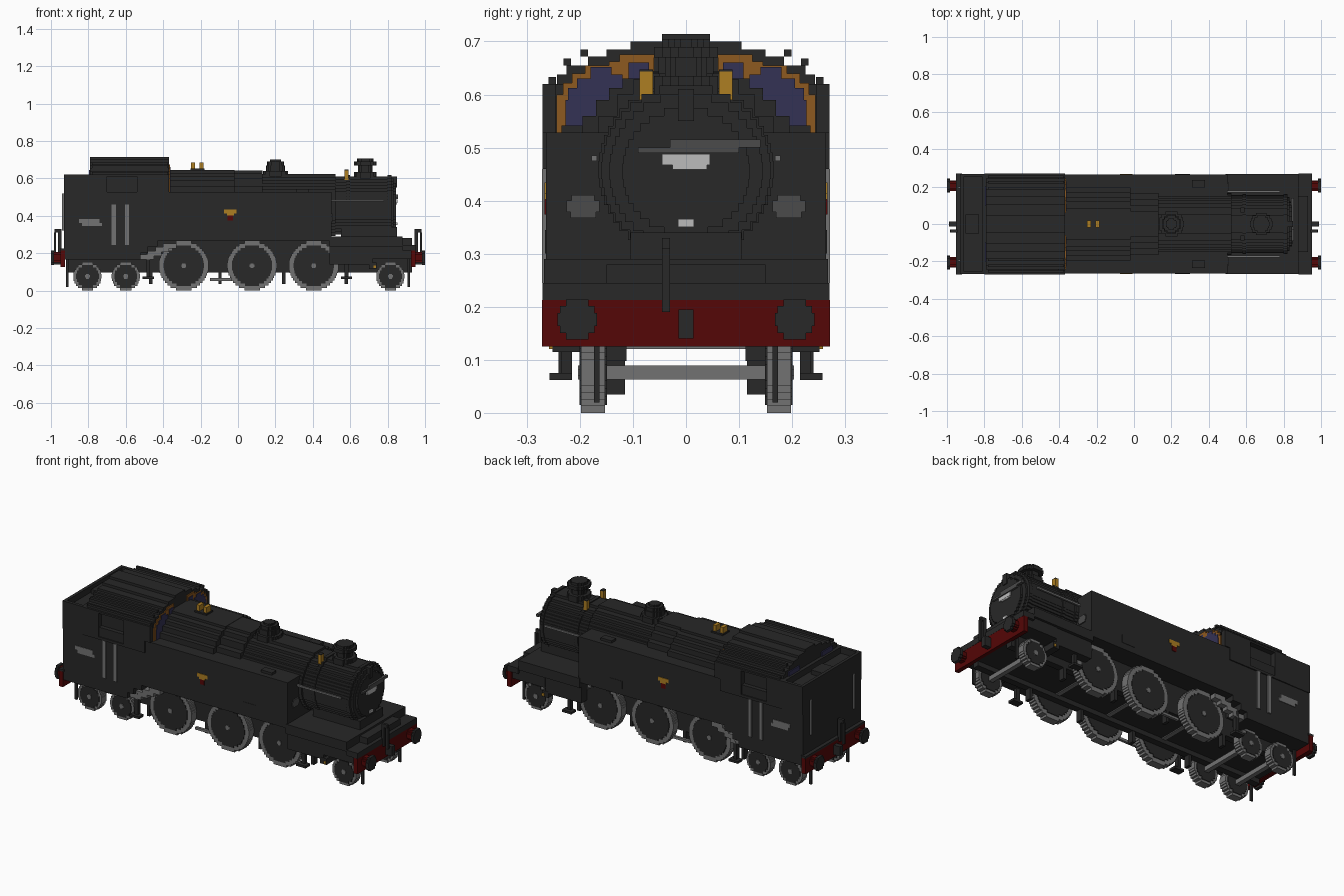
import bpy, bmesh, math


def mat(name, rgb):
    m = bpy.data.materials.new(name)
    m.diffuse_color = (*rgb, 1)
    return m


BLACK = mat("black paint", (0.021, 0.021, 0.021))
GREY = mat("steel grey", (0.17, 0.17, 0.17))
DGREY = mat("dull grey", (0.07, 0.07, 0.07))
LIGHT = mat("pale grey", (0.5, 0.5, 0.5))
RED = mat("beam red", (0.09, 0.002, 0.002))
BRASS = mat("brass", (0.42, 0.21, 0.016))
ORANGE = mat("orange frame", (0.27, 0.10, 0.014))
NAVY = mat("window navy", (0.034, 0.032, 0.09))


def prism(name, pts, axis, a, b, m):
    """Extrude a 2D outline along an axis: x uses (y,z), y uses (x,z), z uses (x,y)."""
    place = {'x': lambda p, t: (t, p[0], p[1]),
             'y': lambda p, t: (p[0], t, p[1]),
             'z': lambda p, t: (p[0], p[1], t)}[axis]
    bm = bmesh.new()
    lo = [bm.verts.new(place(p, a)) for p in pts]
    hi = [bm.verts.new(place(p, b)) for p in pts]
    n = len(pts)
    bm.faces.new(lo)
    bm.faces.new(hi)
    for i in range(n):
        bm.faces.new((lo[i], lo[(i + 1) % n], hi[(i + 1) % n], hi[i]))
    bmesh.ops.recalc_face_normals(bm, faces=bm.faces)
    me = bpy.data.meshes.new(name)
    bm.to_mesh(me)
    bm.free()
    me.materials.append(m)
    ob = bpy.data.objects.new(name, me)
    bpy.context.collection.objects.link(ob)
    return ob


def box(name, x0, x1, y0, y1, z0, z1, m=BLACK):
    return prism(name, [(x0, z0), (x1, z0), (x1, z1), (x0, z1)], 'y', y0, y1, m)


def pair(name, x0, x1, y0, y1, z0, z1, m=BLACK):
    """The same box on both sides of the centre line."""
    for s in (-1, 1):
        box(name, x0, x1, min(s * y0, s * y1), max(s * y0, s * y1), z0, z1, m)


def steps(z0, rows, c=0.0):
    """Symmetric stair-stepped outline; rows are (top height, half width)."""
    right, z = [], z0
    for top, w in rows:
        right += [(c + w, z), (c + w, top)]
        z = top
    return right + [(2 * c - p[0], p[1]) for p in reversed(right)]


def disc(c, cz, r, n=16):
    """Stair-stepped circle outline."""
    h = 2 * r / n
    rows = [(cz - r + (i + 1) * h,
             math.sqrt(r * r - (abs(i + 0.5 - n / 2) * h) ** 2)) for i in range(n)]
    return steps(cz - r, rows, c)


def cut(target, *dims):
    c = box("cutter", *dims)
    c.hide_render = True
    c.hide_set(True)
    mod = target.modifiers.new("recess", 'BOOLEAN')
    mod.operation, mod.solver, mod.object = 'DIFFERENCE', 'EXACT', c


# Underframe and running plates
box("main_frame", -0.92, 0.93, -0.15, 0.15, 0.125, 0.28)
pair("frame_plate", -0.92, 0.93, 0.112, 0.15, 0.098, 0.125)
box("front_platform", 0.49, 0.88, -0.268, 0.268, 0.235, 0.29)
box("front_step_plate", 0.88, 0.951, -0.27, 0.27, 0.213, 0.245)
box("rear_step_plate", -0.951, -0.92, -0.27, 0.27, 0.213, 0.225)
pair("cylinder_block", 0.49, 0.72, 0.15, 0.25, 0.14, 0.24)
pair("front_valance", 0.72, 0.93, 0.15, 0.255, 0.17, 0.235)
pair("drain_cock", 0.725, 0.738, 0.25, 0.258, 0.12, 0.135, BRASS)
pair("drain_pipe", 0.70, 0.74, 0.15, 0.252, 0.115, 0.15)
box("smokebox_saddle", 0.55, 0.85, -0.105, 0.105, 0.28, 0.34)
box("front_toolbox", 0.85, 0.90, -0.15, 0.15, 0.24, 0.272)

# Side tanks and cab lower body in one silhouette
W = 0.264
prism("side_tanks", [(-0.93, 0.165), (-0.52, 0.165), (-0.52, 0.20), (-0.48, 0.20),
                     (-0.48, 0.235), (-0.43, 0.235), (-0.43, 0.265), (0.50, 0.265),
                     (0.50, 0.528), (-0.93, 0.528)], 'y', -W, W, BLACK)
pair("tank_vent", 0.31, 0.38, 0.195, 0.235, 0.528, 0.542)
pair("tank_hatch", 0.22, 0.30, W, W + 0.002, 0.30, 0.345)

# Cab, bunker and stepped roof
cab = box("cab", -0.80, -0.405, -0.27, 0.27, 0.46, 0.62)
for s in (-1, 1):
    cut(cab, -0.70, -0.54, s * 0.25 - 0.03 + s * 0.02, s * 0.25 + 0.03 + s * 0.02, 0.475, 0.61)
roof_rows = [(0.638, 0.243), (0.655, 0.225), (0.672, 0.185), (0.685, 0.15), (0.70, 0.105), (0.714, 0.045)]
prism("cab_roof", steps(0.618, roof_rows), 'x', -0.79, -0.37, BLACK)
pair("roof_eaves", -0.43, -0.37, 0.245, 0.27, 0.528, 0.62)
for y, z in ((0.245, 0.62), (0.217, 0.655), (0.185, 0.672)):
    pair("rain_strip", -0.78, -0.375, y, y + 0.014, z, z + 0.013)
bunker = box("bunker", -0.93, -0.80, -0.268, 0.268, 0.46, 0.62)
cut(bunker, -0.912, -0.81, -0.25, 0.25, 0.585, 0.70)
box("coal_hatch", -0.90, -0.83, -0.05, 0.05, 0.58, 0.61)

# Cab spectacle windows: thin orange frame with navy glass
for s in (-1, 1):
    frame = [(0.12, 0.528), (0.244, 0.528), (0.244, 0.60), (0.232, 0.60), (0.232, 0.622), (0.215, 0.622),
             (0.215, 0.64), (0.19, 0.64), (0.19, 0.655), (0.145, 0.655), (0.145, 0.662), (0.125, 0.662),
             (0.125, 0.675), (0.06, 0.675), (0.06, 0.63), (0.12, 0.63)]
    glass = [(0.12, 0.528), (0.227, 0.528), (0.227, 0.59), (0.222, 0.59), (0.222, 0.612), (0.205, 0.612),
             (0.205, 0.63), (0.18, 0.63), (0.18, 0.652), (0.14, 0.652), (0.14, 0.638), (0.12, 0.638)]
    prism("window_frame", [(s * y, z) for y, z in frame], 'x', -0.372, -0.364, ORANGE)
    prism("window_glass", [(s * y, z) for y, z in glass], 'x', -0.366, -0.361, NAVY)
pair("inner_glass", -0.366, -0.361, 0.07, 0.108, 0.63, 0.66, NAVY)
pair("rear_window", -0.797, -0.785, 0.10, 0.20, 0.60, 0.645, NAVY)

# Firebox, boiler and smokebox
prism("firebox", steps(0.50, [(0.56, 0.195), (0.59, 0.17), (0.612, 0.145), (0.63, 0.12), (0.644, 0.085)]),
      'x', -0.37, -0.02, BLACK)
prism("boiler_top", steps(0.50, [(0.56, 0.165), (0.60, 0.13), (0.628, 0.10), (0.642, 0.07)]),
      'x', -0.02, 0.13, BLACK)
prism("boiler", disc(0, 0.458, 0.165, 20), 'x', 0.10, 0.52, BLACK)
prism("boiler_front", disc(0, 0.456, 0.155, 20), 'x', 0.52, 0.82, BLACK)
for x in (0.50, 0.58, 0.80):
    prism("boiler_band", disc(0, 0.457, 0.16, 20), 'x', x, x + 0.02, BLACK)
prism("smokebox_front", disc(0, 0.456, 0.145, 18), 'x', 0.82, 0.832, BLACK)
prism("smokebox_door", disc(0, 0.455, 0.12, 16), 'x', 0.832, 0.845, BLACK)
box("lamp_iron", 0.82, 0.85, -0.015, 0.015, 0.55, 0.61)
box("door_rail", 0.84, 0.856, -0.03, 0.14, 0.50, 0.515, DGREY)
box("door_rail_lower", 0.84, 0.856, -0.09, 0.10, 0.49, 0.50, DGREY)
box("number_plate", 0.845, 0.852, -0.045, 0.045, 0.467, 0.488, LIGHT)
box("number_plate_edge", 0.845, 0.851, -0.025, 0.04, 0.459, 0.467, LIGHT)
box("shed_plate", 0.845, 0.852, -0.015, 0.015, 0.35, 0.365, LIGHT)
pair("boiler_handrail", 0.50, 0.78, 0.168, 0.178, 0.475, 0.485, GREY)
for s in (-1, 1):
    prism("tank_front_plate", steps(0.367, [(0.379, 0.024), (0.40, 0.031), (0.411, 0.022)], s * 0.194),
          'x', 0.50, 0.506, DGREY)

# Chimney and dome, stacked stepped rounds
for name, x, layers in (
        ("chimney", 0.68, ((0.60, 0.635, 0.06), (0.635, 0.67, 0.04), (0.67, 0.69, 0.06), (0.69, 0.705, 0.045))),
        ("dome", 0.20, ((0.61, 0.64, 0.068), (0.64, 0.67, 0.052), (0.67, 0.69, 0.046), (0.69, 0.70, 0.03)))):
    for z0, z1, r in layers:
        prism(name, disc(x, 0, r, 8), 'z', z0, z1, BLACK)

# Brass fittings
for x in (-0.24, -0.195):
    box("safety_valve", x - 0.01, x + 0.01, -0.02, 0.02, 0.64, 0.685, BRASS)
box("valve_base", -0.255, -0.18, -0.03, 0.03, 0.64, 0.652)
pair("clack_valve", 0.57, 0.59, 0.062, 0.088, 0.59, 0.643, BRASS)
pair("clack_cap", 0.57, 0.59, 0.062, 0.088, 0.643, 0.647)

# Tank emblem, side plates and handrails
E = W + 0.003
pair("emblem_top", -0.075, -0.008, W, E, 0.413, 0.434, BRASS)
pair("emblem_middle", -0.06, -0.022, W, E, 0.402, 0.413, BRASS)
pair("emblem_shield", -0.055, -0.028, W, E, 0.374, 0.402, RED)
pair("side_plate", -0.85, -0.74, W, E, 0.362, 0.384, GREY)
pair("side_plate_lower", -0.835, -0.728, W, E, 0.344, 0.362, GREY)
for x in (-0.675, -0.605):
    pair("door_handrail", x, x + 0.022, W, 0.271, 0.245, 0.46, GREY)
pair("rear_handrail", -0.94, -0.93, 0.19, 0.20, 0.32, 0.52, GREY)

# Wheels: grey tyre, dark disc faces, pale hub
for x, r, n in ((-0.29, 0.133, 20), (0.075, 0.133, 20), (0.405, 0.133, 20),
                (-0.805, 0.076, 12), (-0.60, 0.076, 12), (0.815, 0.076, 12)):
    for s in (-1, 1):
        prism("tyre", disc(x, r, r, n), 'y', s * 0.153, s * 0.198, GREY)
        prism("wheel_disc", disc(x, r, r * 0.81, n - 4), 'y', s * 0.149, s * 0.201, BLACK)
        prism("hub", disc(x, r, 0.013, 4), 'y', s * 0.20, s * 0.204, GREY)
    box("axle", x - 0.013, x + 0.013, -0.153, 0.153, r - 0.013, r + 0.013, GREY)

# Rods, brakes and footsteps
pair("brake_rod", -0.15, -0.03, 0.16, 0.175, 0.052, 0.066, GREY)
for i in range(4):
    pair("slide_bar", -0.52 + i * 0.04, -0.45 + i * 0.04, 0.205, 0.24,
         0.165 + i * 0.02, 0.192 + i * 0.02, GREY)
for x in (-0.475, -0.105, 0.235, 0.57):
    pair("brake_hanger", x, x + 0.018, 0.115, 0.15, 0.035, 0.12)
pair("front_step_hanger", 0.57, 0.59, 0.215, 0.235, 0.07, 0.15)
pair("front_footstep", 0.55, 0.61, 0.215, 0.257, 0.062, 0.075)
pair("cab_step_hanger", -0.49, -0.47, 0.215, 0.24, 0.07, 0.20)
pair("cab_footstep", -0.51, -0.45, 0.215, 0.257, 0.062, 0.075)

# Ends: beams, buffers, hooks, pipes and guard irons
for s in (-1, 1):
    def end(name, a, b, *rest, fn=box):
        fn(name, min(s * a, s * b), max(s * a, s * b), *rest)
    end("buffer_beam", 0.925, 0.95, -0.271, 0.271, 0.125, 0.213, RED)
    for y in (-0.205, 0.205):
        prism("buffer_shank", disc(y, 0.178, 0.028, 6), 'x', s * 0.95, s * 0.985, RED)
        prism("buffer_head", disc(y, 0.176, 0.038, 6), 'x', s * 0.983, s, BLACK)
    end("coupling_hook", 0.95, 0.99, -0.014, 0.014, 0.14, 0.195)
    end("brake_pipe", 0.972, 0.985, -0.045, -0.03, 0.19, 0.31)
    end("brake_pipe_top", 0.95, 0.98, -0.045, -0.03, 0.31, 0.33)
    end("brake_pipe_base", 0.945, 0.962, -0.045, -0.03, 0.20, 0.33)
    end("guard_iron", 0.905, 0.92, 0.163, 0.173, 0.02, 0.17, fn=pair)
